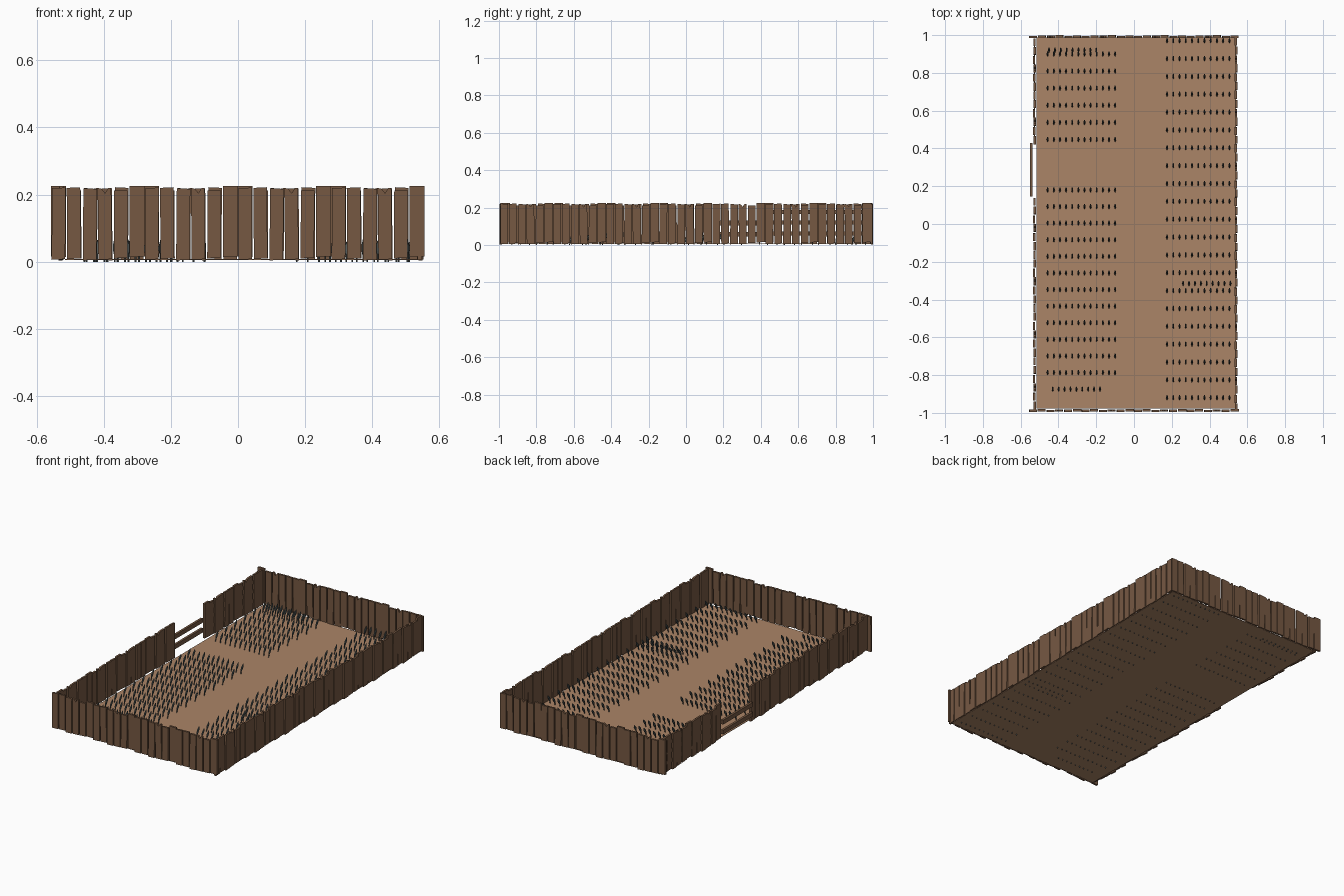
import bpy, bmesh, math, random
from mathutils import Matrix, Vector

if "Cube" in bpy.data.objects:
    bpy.data.objects.remove(bpy.data.objects["Cube"])
random.seed(4)

def material(name, rgb):
    m = bpy.data.materials.new(name)
    m.diffuse_color = (*rgb, 1)
    m.use_nodes = True
    m.node_tree.nodes["Principled BSDF"].inputs["Base Color"].default_value = m.diffuse_color
    return m

WOOD = material("fence_brown", (0.18, 0.098, 0.055))
SOIL = material("soil_tan", (0.41, 0.235, 0.135))
CROP = material("crop_grey_green", (0.085, 0.105, 0.105))

def finish(name, bm, mat):
    bmesh.ops.recalc_face_normals(bm, faces=bm.faces)
    me = bpy.data.meshes.new(name)
    bm.to_mesh(me)
    bm.free()
    me.materials.append(mat)
    ob = bpy.data.objects.new(name, me)
    bpy.context.collection.objects.link(ob)
    return ob

def extrude_profile(bm, pts, t, mat):
    """Board with outline pts (u, z), thickness t, placed by mat."""
    front = [bm.verts.new(mat @ Vector((u, -t / 2, z))) for u, z in pts]
    back = [bm.verts.new(mat @ Vector((u, t / 2, z))) for u, z in pts]
    n = len(pts)
    bm.faces.new(front)
    bm.faces.new(back[::-1])
    for i in range(n):
        j = (i + 1) % n
        bm.faces.new((front[i], back[i], back[j], front[j]))

# Each fence section has six boards: (bottom, top, notched, top slant, depth shift)
BOARDS = [(0.006, 0.220, False, 0.001, 0.0), (0.008, 0.221, False, 0.001, 0.002),
          (0.004, 0.218, False, -0.001, -0.002), (0.006, 0.220, True, 0, 0.001),
          (0.010, 0.212, False, 0, -0.001), (0.014, 0.226, False, 0, 0.002)]

def section(bm, mat, length):
    pitch = length / 6
    for i, (z0, z1, notch, slant, shift) in enumerate(BOARDS):
        a, b = i * pitch + 0.002, (i + 1) * pitch - 0.004
        if i == 5:
            b += 0.004
        c = (a + b) / 2
        lean = (0.001, -0.0015, 0.002, -0.002, 0.001, 0)[i]
        top = [(b + lean, z1 + slant)]
        if notch:
            top += [(c + 0.009, z1), (c, z1 - 0.016), (c - 0.010, z1 - 0.003)]
        top += [(a + lean, z1 - slant)]
        extrude_profile(bm, [(a, z0), (b, z0 + 0.002)] + top, 0.012,
                        mat @ Matrix.Translation((0, shift, 0)))

def wall(name, start, angle, length, count, skip=()):
    bm = bmesh.new()
    step = length / count
    base = Matrix.Translation(start) @ Matrix.Rotation(math.radians(angle), 4, 'Z')
    for k in range(count):
        if k not in skip:
            section(bm, base @ Matrix.Translation((k * step, 0, 0)), step)
    return finish(name, bm, WOOD)

wall("front_fence", (-0.557, -0.988, 0), 0, 1.112, 4)
wall("back_fence", (0.555, 0.992, 0), 180, 1.112, 4)
wall("right_fence", (0.541, -0.995, 0), 90, 1.985, 7)
wall("left_fence", (-0.527, 0.985, 0), -90, 1.97, 7, skip=(2,))

def box(bm, x0, x1, y0, y1, z0, z1):
    m = Matrix.Translation(((x0 + x1) / 2, (y0 + y1) / 2, (z0 + z1) / 2)) \
        @ Matrix.Diagonal((x1 - x0, y1 - y0, z1 - z0, 1))
    bmesh.ops.create_cube(bm, size=1, matrix=m)

# Open gateway closed by two low rails, and rails behind the boards beside it
bm = bmesh.new()
for z in (0.045, 0.105):
    box(bm, -0.551, -0.537, 0.145, 0.43, z, z + 0.026)
finish("gate_rails", bm, WOOD)
bm = bmesh.new()
for z in (0.05, 0.11, 0.165):
    box(bm, -0.530, -0.524, 0.43, 0.98, z, z + 0.022)
finish("left_fence_rails", bm, WOOD)

# Soil bed
bm = bmesh.new()
box(bm, -0.515, 0.54, -0.978, 0.988, 0.006, 0.009)
finish("soil", bm, SOIL)

# Crop plant: thin stalk with a slim leaning head
RINGS = [(0.0, -0.012, 0.0025, 0.0025), (0.022, -0.007, 0.0025, 0.003),
         (0.034, -0.002, 0.005, 0.008), (0.048, 0.005, 0.005, 0.009),
         (0.064, 0.013, 0.001, 0.002)]          # z, y lean, x radius, y radius

def plant(bm, x, y):
    s = random.uniform(0.92, 1.06)
    rings = []
    for z, dy, rx, ry in RINGS:
        rings.append([bm.verts.new((x + rx * math.cos(a), y + dy + ry * math.sin(a), z * s))
                      for a in (math.tau * k / 6 for k in range(6))])
    for r, q in zip(rings, rings[1:]):
        for k in range(6):
            j = (k + 1) % 6
            bm.faces.new((r[k], r[j], q[j], q[k]))
    bm.faces.new(rings[0][::-1])
    bm.faces.new(rings[-1])

def crop_block(name, x0, x1, cols, y0, y1, rows):
    bm = bmesh.new()
    for r in range(rows):
        y = y0 + (y1 - y0) * r / max(rows - 1, 1)
        for c in range(cols):
            plant(bm, x0 + (x1 - x0) * c / (cols - 1), y)
    finish(name, bm, CROP)

crop_block("right_crop", 0.175, 0.505, 11, -0.92, 0.97, 21)
crop_block("right_crop_extra_row", 0.26, 0.51, 9, -0.315, -0.315, 1)
crop_block("left_back_crop", -0.457, -0.10, 12, 0.447, 0.90, 6)
crop_block("left_back_extra_row", -0.45, -0.20, 9, 0.92, 0.92, 1)
crop_block("left_front_crop", -0.457, -0.10, 12, -0.787, 0.18, 12)
crop_block("left_front_extra_row", -0.43, -0.18, 9, -0.875, -0.875, 1)
